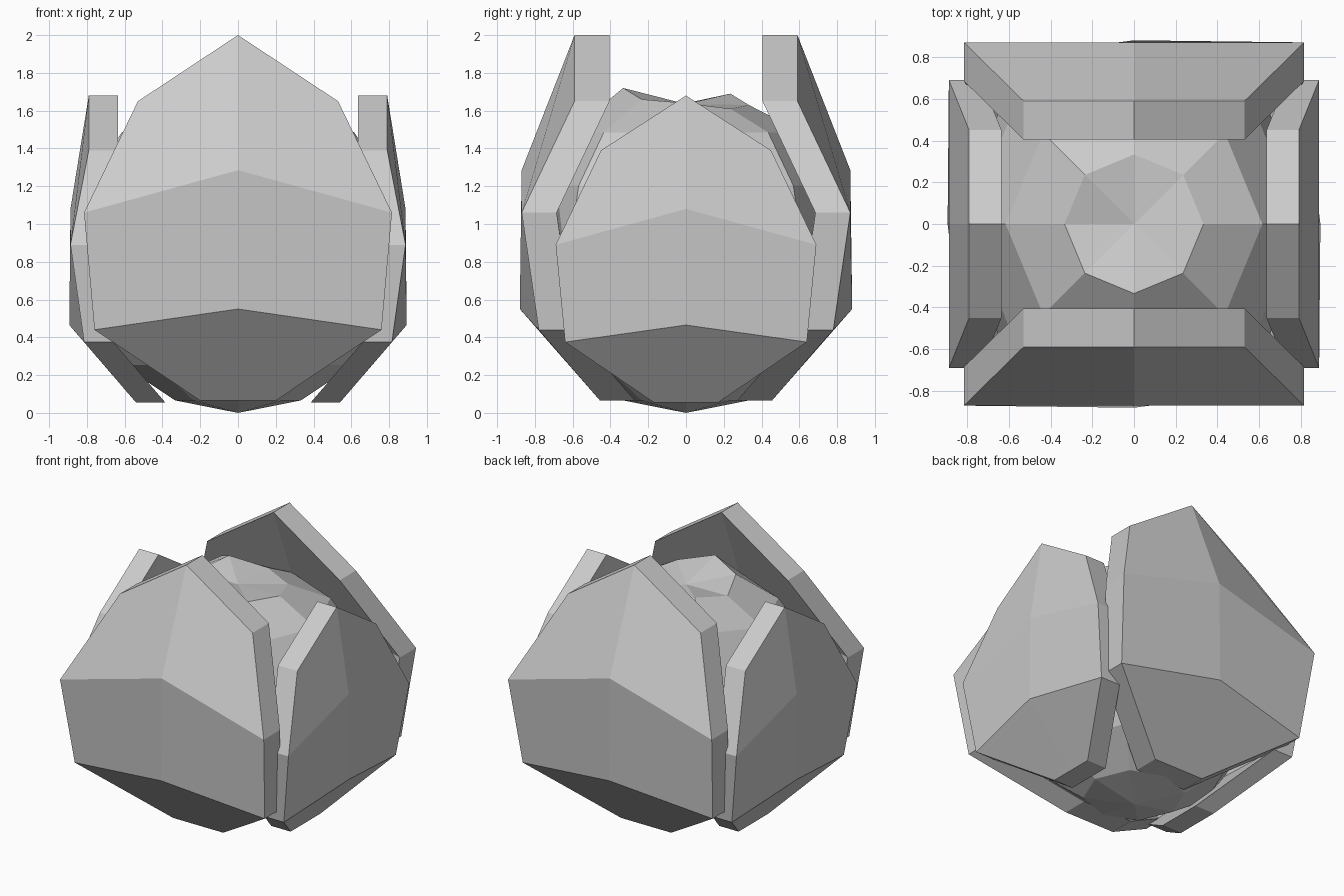
import bpy, bmesh
from math import radians
from mathutils import Matrix

if "Cube" in bpy.data.objects:
    bpy.data.objects.remove(bpy.data.objects["Cube"])

# Faceted core: 8-sided sphere with an uneven, dented crown
R = 0.87
bm = bmesh.new()
bmesh.ops.create_uvsphere(bm, u_segments=8, v_segments=8, radius=R,
                          matrix=Matrix.Translation((0, 0, R)))
crown = {(0, 0): 1.635, (0, -1): 1.72, (0, 1): 1.63, (1, 0): 1.64, (-1, 0): 1.64,
         (1, 1): 1.61, (-1, -1): 1.68, (-1, 1): 1.69, (1, -1): 1.66}
for v in bm.verts:
    if v.co.z > 1.6:
        key = tuple(0 if abs(c) < 0.1 else (1 if c > 0 else -1) for c in v.co.xy)
        v.co.z = crown[key]
    elif v.co.z > 1.4 and v.co.x < -0.3 and v.co.y > 0.3:
        v.co.z = 1.56
me = bpy.data.meshes.new("core")
bm.to_mesh(me)
bm.free()
bpy.context.collection.objects.link(bpy.data.objects.new("core", me))


# Armour petal: creased plate, rows run top to bottom
# row = (half width, edge z, edge depth, middle z, middle depth)
def petal(name, rows, tip, thick, angle):
    bm = bmesh.new()

    def layer(shift):
        top = bm.verts.new((0, -tip[0] + shift, tip[1]))
        grid = [[bm.verts.new((-w, -d + shift, z)),
                 bm.verts.new((0, -dm + shift, zm)),
                 bm.verts.new((w, -d + shift, z))] if zm else
                [bm.verts.new((-w, -d + shift, z)), None,
                 bm.verts.new((w, -d + shift, z))]
                for w, z, d, zm, dm in rows]
        b, c = grid[0], grid[1]
        bm.faces.new((top, b[0], c[0], c[1]))
        bm.faces.new((top, c[1], c[2], b[2]))
        for r, s in zip(grid[1:], grid[2:]):
            for i in (0, 1):
                bm.faces.new((r[i], s[i], s[i + 1], r[i + 1]))
        return [top] + [r[0] for r in grid] + grid[-1][1:] + [r[2] for r in grid[-2::-1]]

    outer, inner = layer(0), layer(thick)
    n = len(outer)
    for i in range(n):
        j = (i + 1) % n
        bm.faces.new((outer[i], outer[j], inner[j], inner[i]))
    bmesh.ops.recalc_face_normals(bm, faces=bm.faces)
    bm.transform(Matrix.Rotation(radians(angle), 4, 'Z'))
    me = bpy.data.meshes.new(name)
    bm.to_mesh(me)
    bm.free()
    bpy.context.collection.objects.link(bpy.data.objects.new(name, me))


tall = [(0.53, 1.65, 0.59, None, None), (0.815, 1.06, 0.87, 1.285, 0.87),
        (0.76, 0.44, 0.78, 0.55, 0.88), (0.2, 0.065, 0.455, 0.065, 0.455)]
short = [(0.45, 1.39, 0.79, None, None), (0.69, 0.89, 0.887, 1.08, 0.887),
         (0.64, 0.375, 0.815, 0.465, 0.893), (0.17, 0.055, 0.54, 0.055, 0.54)]

for name, angle in (("front_petal", 0), ("back_petal", 180)):
    petal(name, tall, (0.59, 2.0), 0.185, angle)
for name, angle in (("right_petal", 90), ("left_petal", -90)):
    petal(name, short, (0.79, 1.68), 0.155, angle)
